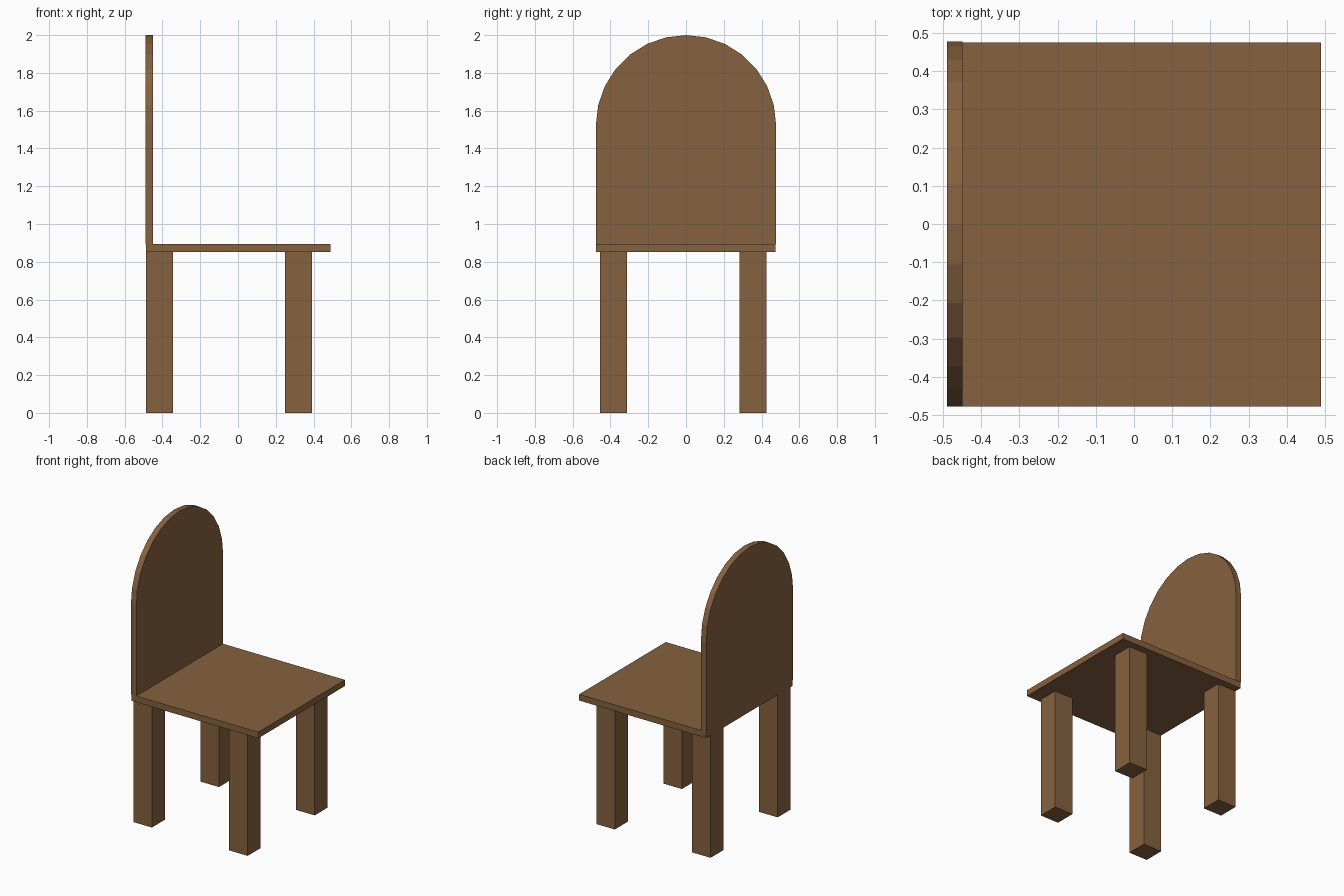
import bpy, bmesh, math

if "Cube" in bpy.data.objects:
    bpy.data.objects.remove(bpy.data.objects["Cube"])

wood = bpy.data.materials.new("brown wood")
wood.diffuse_color = (0.24, 0.12, 0.05, 1)
wood.use_nodes = True
wood.node_tree.nodes["Principled BSDF"].inputs["Base Color"].default_value = wood.diffuse_color


def finish(name, bm):
    bmesh.ops.recalc_face_normals(bm, faces=bm.faces)
    mesh = bpy.data.meshes.new(name)
    bm.to_mesh(mesh)
    bm.free()
    mesh.materials.append(wood)
    obj = bpy.data.objects.new(name, mesh)
    bpy.context.collection.objects.link(obj)
    return obj


def box(name, x, y, z):
    """Box between the given (low, high) limits on each axis."""
    bm = bmesh.new()
    bmesh.ops.create_cube(bm, size=1)
    for v in bm.verts:
        v.co = [lim[0] + (c + 0.5) * (lim[1] - lim[0])
                for c, lim in zip(v.co, (x, y, z))]
    return finish(name, bm)


# Seat board
SEAT_TOP, SEAT_BOTTOM = 0.895, 0.852
box("seat", (-0.487, 0.49), (-0.477, 0.475), (SEAT_BOTTOM, SEAT_TOP))

# Four square legs
for x_name, x in (("back", (-0.487, -0.344)), ("front", (0.25, 0.393))):
    for y_name, y in (("right", (-0.455, -0.312)), ("left", (0.282, 0.425))):
        box(f"{x_name}_{y_name}_leg", x, y, (0, SEAT_BOTTOM))

# Round-topped backrest: half-circle arch profile, extruded along x
RADIUS, SEGMENTS = 0.477, 14
profile = [(-RADIUS, SEAT_TOP), (RADIUS, SEAT_TOP)]
for i in range(SEGMENTS + 1):
    a = math.pi * i / SEGMENTS
    profile.append((RADIUS * math.cos(a), 2 - RADIUS + RADIUS * math.sin(a)))
bm = bmesh.new()
face = bm.faces.new([bm.verts.new((-0.49, y, z)) for y, z in profile])
ext = bmesh.ops.extrude_face_region(bm, geom=[face], use_keep_orig=True)
bmesh.ops.translate(bm, vec=(0.041, 0, 0),
                    verts=[g for g in ext["geom"] if isinstance(g, bmesh.types.BMVert)])
finish("backrest", bm)
